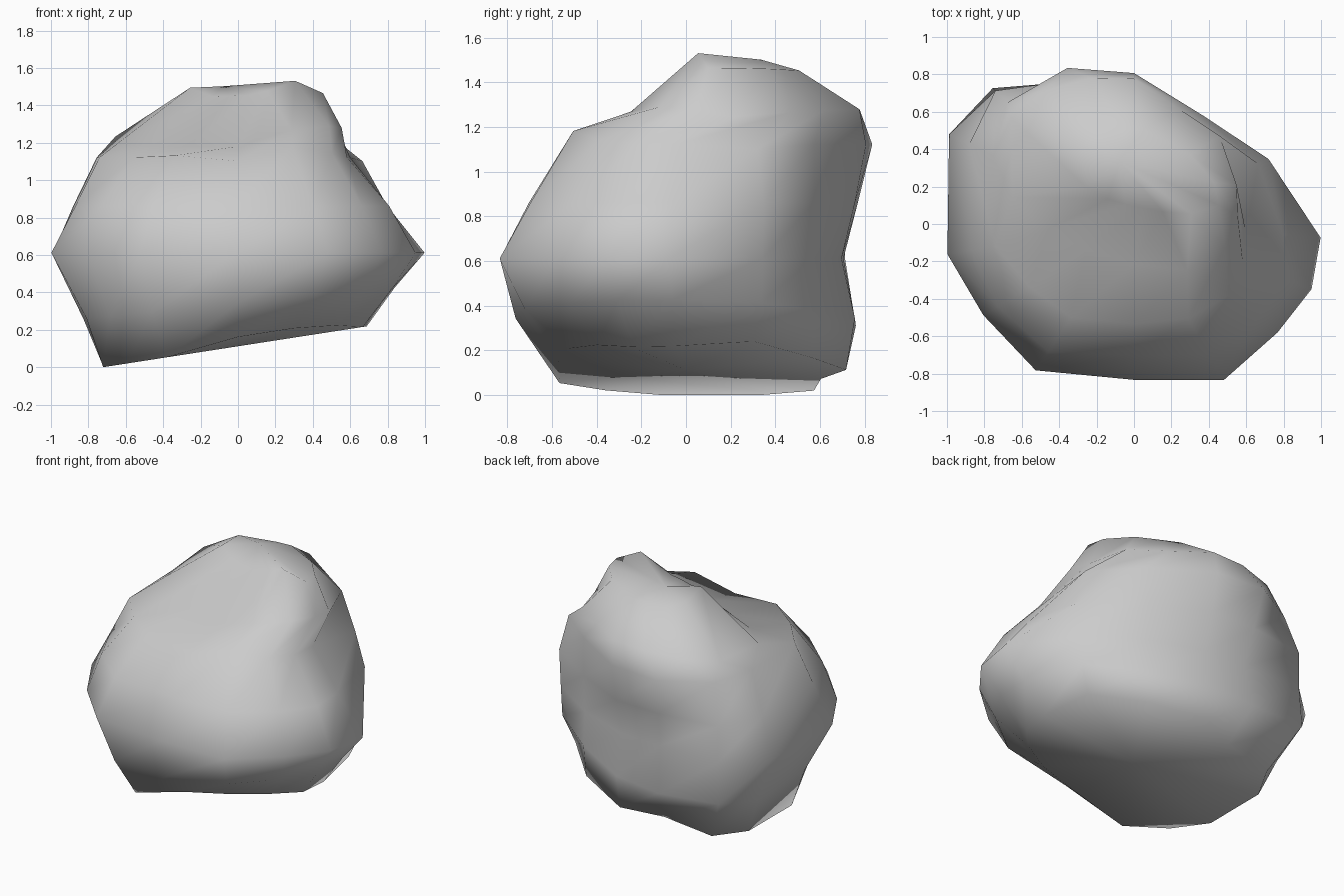
import bpy, bmesh
from math import cos, sin, radians

# Directions of the boulder's upright edges, degrees from +x
ANGLES = [-4, 26, 57, 90, 113, 136, 154, 189, 211, 236, 270, 300, 323, 340]

# Sections, bottom to top: (centre x, y), (height, x tilt, y tilt), radius per direction
SECTIONS = [
    ((0, 0), (.11, .155, 0),
     [.69, .70, .67, .72, .66, .83, .80, .73, .69, .68, .57, .60, .66, .71]),
    ((0, 0), (.34, .10, 0),
     [.84, .78, .69, .76, .83, 1.05, .92, .82, .80, .82, .76, .83, .86, .88]),
    ((0, 0), (.61, 0, 0),
     [1.0, .79, .68, .70, .77, 1.03, 1.10, 1.01, .94, .94, .83, .96, .96, 1.01]),
    ((0, 0), (.86, 0, 0),
     [.80, .80, .69, .76, .84, 1.03, .98, .88, .85, .82, .70, .80, .83, .86]),
    ((0, 0), (1.12, 0, 0),
     [.60, .74, .69, .81, .91, .94, .84, .75, .65, .60, .53, .58, .63, .62]),
    ((0, .25), (1.20, .04, .10),
     [.55, .51, .44, .53, .58, .67, .73, .66, .54, .46, .46, .57, .61, .59]),
    ((.05, .25), (1.45, .03, 0),
     [.38, .28, .23, .26, .28, .34, .37, .31, .22, .17, .16, .21, .32, .43]),
]
# Raised corners: (section, corner) -> lift
LIFT = {(0, 1): .03, (0, 10): .05, (0, 11): .05, (0, 12): .03, (1, 5): .07,
        (4, 9): .01, (4, 10): -.02, (4, 11): .06, (4, 12): .02, (4, 1): -.02,
        (5, 11): .08, (5, 12): .08, (5, 13): .05,
        (6, 6): .03, (6, 7): .05, (6, 11): .02, (6, 12): .07}

bm = bmesh.new()
n = len(ANGLES)

# Rings
rings = []
for s, ((cx, cy), (z, tx, ty), radii) in enumerate(SECTIONS):
    ring = []
    for i, (angle, r) in enumerate(zip(ANGLES, radii)):
        a = radians(angle)
        x, y = cx + r * cos(a), cy + r * sin(a)
        ring.append(bm.verts.new((x, y, z + tx * x + ty * y + LIFT.get((s, i), 0))))
    rings.append(ring)

# Side faces
for low, high in zip(rings, rings[1:]):
    for i in range(n):
        j = (i + 1) % n
        bm.faces.new((low[i], low[j], high[j], high[i]))

# Underside and crown caps
for ring, tip in ((rings[0], (0, 0, .11)), (rings[-1], (-.08, .34, 1.50))):
    centre = bm.verts.new(tip)
    for i in range(n):
        bm.faces.new((ring[i], ring[(i + 1) % n], centre))

bmesh.ops.recalc_face_normals(bm, faces=bm.faces)

# Centre on the origin, stand on the ground
lo = [min(v.co[k] for v in bm.verts) for k in range(3)]
hi = [max(v.co[k] for v in bm.verts) for k in range(3)]
bmesh.ops.translate(bm, verts=bm.verts,
                    vec=(-(lo[0] + hi[0]) / 2, -(lo[1] + hi[1]) / 2, -lo[2]))
for f in bm.faces:
    f.smooth = True

mesh = bpy.data.meshes.new("boulder")
bm.to_mesh(mesh)
bm.free()
bpy.context.collection.objects.link(bpy.data.objects.new("boulder", mesh))
